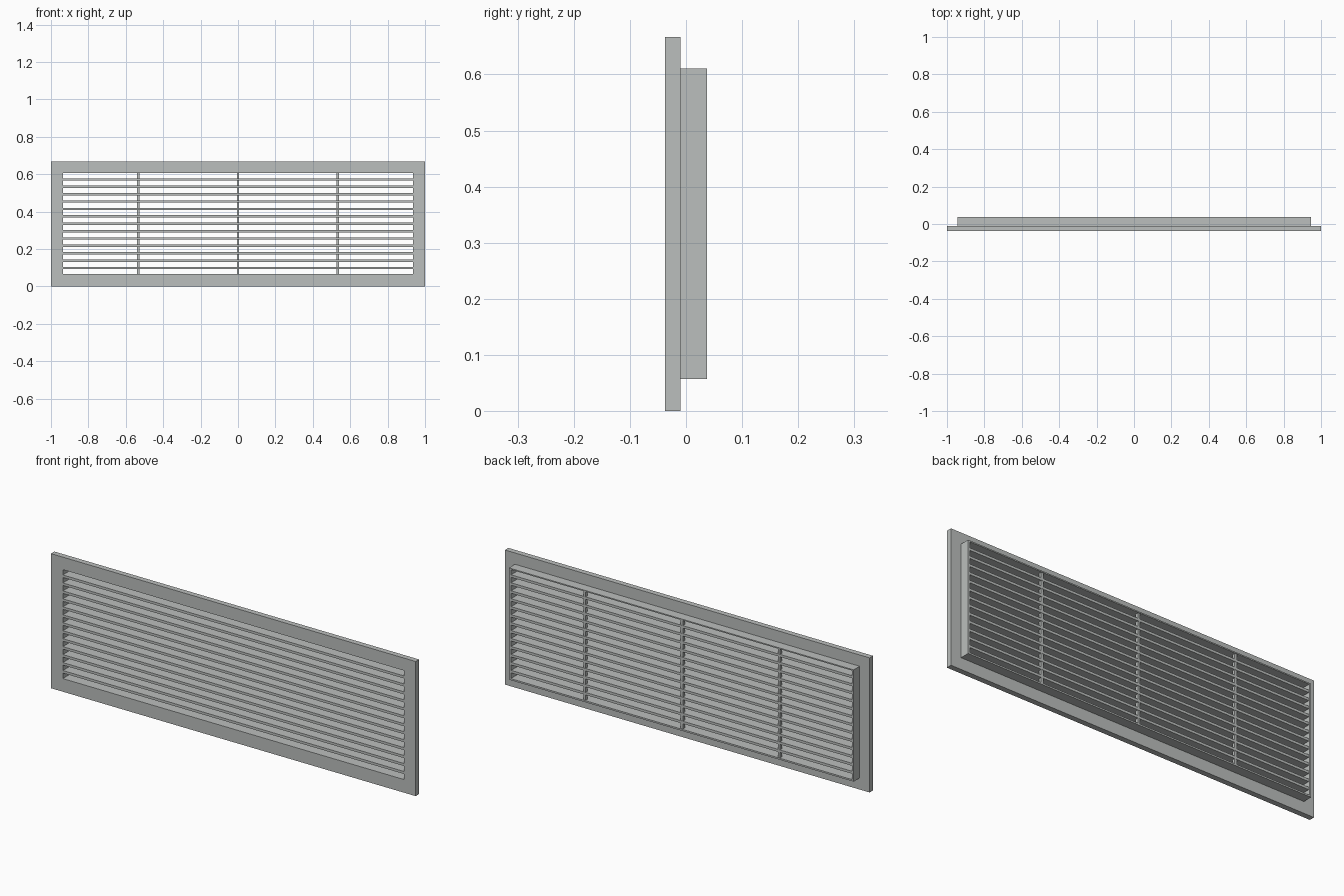
import bpy, bmesh

if "Cube" in bpy.data.objects:
    bpy.data.objects.remove(bpy.data.objects["Cube"])

# One shared flat grey
grey = bpy.data.materials.new("painted grey metal")
grey.diffuse_color = (0.5, 0.52, 0.51, 1)
grey.use_nodes = True
grey.node_tree.nodes["Principled BSDF"].inputs["Base Color"].default_value = grey.diffuse_color

Y_FRONT, Y_STEP, Y_BACK = -0.037, -0.01, 0.037
OPEN_X, OPEN_LOW, OPEN_HIGH = 0.935, 0.065, 0.605


def finish(name, bm):
    bmesh.ops.recalc_face_normals(bm, faces=bm.faces)
    mesh = bpy.data.meshes.new(name)
    bm.to_mesh(mesh)
    bm.free()
    mesh.materials.append(grey)
    bpy.context.collection.objects.link(bpy.data.objects.new(name, mesh))


def ring(name, half_x, low, high, y0, y1):
    """Rectangular frame around the grille opening."""
    bm = bmesh.new()
    loops = []
    for x, a, b in ((half_x, low, high), (OPEN_X, OPEN_LOW, OPEN_HIGH)):
        for y in (y0, y1):
            loops.append([bm.verts.new(p) for p in
                          ((-x, y, a), (x, y, a), (x, y, b), (-x, y, b))])
    out0, out1, in0, in1 = loops
    for p, q in ((out0, out1), (out1, in1), (in1, in0), (in0, out0)):
        for i in range(4):
            j = (i + 1) % 4
            bm.faces.new((p[i], p[j], q[j], q[i]))
    finish(name, bm)


def box(name, x0, x1, y0, y1, z0, z1):
    bm = bmesh.new()
    bmesh.ops.create_cube(bm, size=1)
    for v in bm.verts:
        v.co = (x1 if v.co.x > 0 else x0,
                y1 if v.co.y > 0 else y0,
                z1 if v.co.z > 0 else z0)
    finish(name, bm)


# Wide front flange and the shallow collar behind it
ring("front_flange", 1.0, 0.0, 0.667, Y_FRONT, Y_STEP)
ring("rear_collar", 0.945, 0.057, 0.611, Y_STEP, Y_BACK)

# Horizontal slats
SLATS, THICK = 13, 0.0125
gap = (OPEN_HIGH - OPEN_LOW - SLATS * THICK) / (SLATS + 1)
for i in range(SLATS):
    z = OPEN_LOW + gap + i * (gap + THICK)
    box(f"slat_{i + 1}", -OPEN_X, OPEN_X, Y_FRONT + 0.001, Y_BACK - 0.003, z, z + THICK)

# Upright stiffeners at the rear of the slats
for i, x in enumerate((-0.533, 0, 0.533)):
    box(f"stiffener_{i + 1}", x - 0.006, x + 0.006, 0.018, Y_BACK - 0.004,
        OPEN_LOW, OPEN_HIGH)
